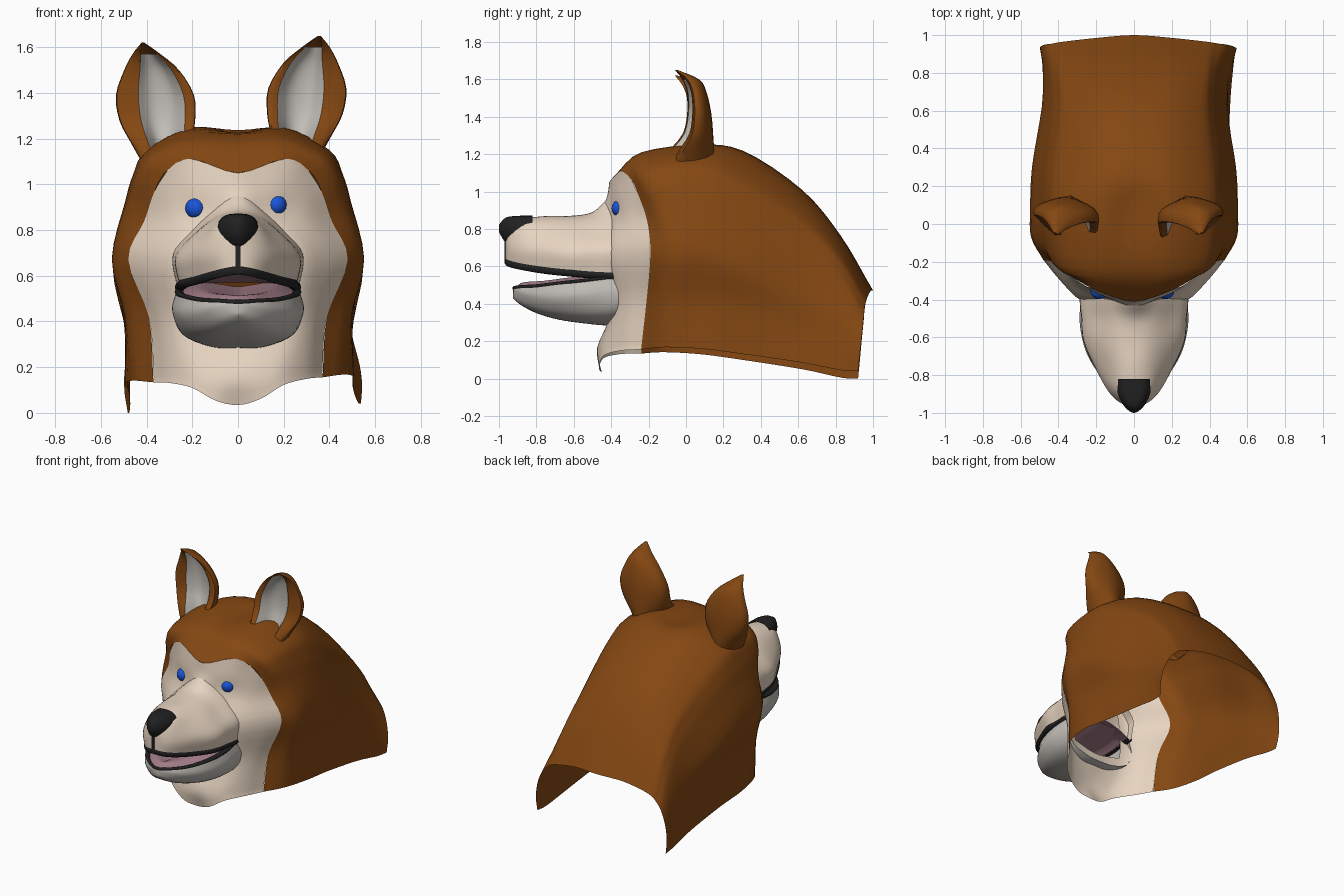
import bpy, bmesh
from mathutils import Vector as V


def material(name, rgb):
    m = bpy.data.materials.new(name)
    m.diffuse_color = (*rgb, 1)
    return m


BROWN = material("brown_fur", (0.23, 0.063, 0.006))
CREAM = material("cream_fur", (0.8, 0.66, 0.53))
GREY = material("grey_fur", (0.55, 0.52, 0.48))
BLACK = material("black", (0.015, 0.015, 0.015))
PINK = material("pink", (0.36, 0.2, 0.24))
BLUE = material("blue", (0.01, 0.09, 0.7))


def spline(pts, n):
    """Smooth curve through pts; ends on the centre plane continue as mirror images."""
    def ghost(a, b):
        return V((-b.x, b.y, b.z)) if abs(a.x) < 1e-6 < abs(b.x) else 2 * a - b
    p = [ghost(pts[0], pts[1])] + pts + [ghost(pts[-1], pts[-2])]
    out = []
    for i in range(1, len(p) - 2):
        a, b, c, d = p[i - 1:i + 3]
        for k in range(n):
            t = k / n
            out.append(b + 0.5 * t * ((c - a) + t * ((2 * a - 5 * b + 4 * c - d)
                                                    + t * (3 * (b - c) + d - a))))
    return out + [pts[-1]]


def finish(o, mat):
    o.data.materials.append(mat)
    bpy.ops.object.select_all(action='DESELECT')
    o.select_set(True)
    bpy.context.view_layer.objects.active = o
    bpy.ops.object.shade_smooth_by_angle(angle=0.8)


def loft(name, rows, mat, mirror=True, n=4):
    rows = [spline([V(p) for p in r], n) for r in rows]
    cols = [spline(list(c), n) for c in zip(*rows)]
    bm = bmesh.new()
    for s in ((1, -1) if mirror else (1,)):
        g = [[bm.verts.new((p.x * s, p.y, p.z)) for p in c] for c in cols]
        for a, b in zip(g, g[1:]):
            for j in range(len(a) - 1):
                bm.faces.new((a[j], a[j + 1], b[j + 1], b[j])[::s])
    bmesh.ops.remove_doubles(bm, verts=bm.verts, dist=0.0008)
    bmesh.ops.recalc_face_normals(bm, faces=bm.faces)
    me = bpy.data.meshes.new(name)
    bm.to_mesh(me)
    bm.free()
    o = bpy.data.objects.new(name, me)
    bpy.context.collection.objects.link(o)
    finish(o, mat)
    return o


def at(y, *xz):
    return [(x, y, z) for x, z in xz]


# fur hood: arches from the face border to the open back
brow = [(0, -.41, 1.05), (.1, -.385, 1.08), (.2, -.35, 1.11), (.26, -.325, 1.1), (.31, -.29, 1.06)]
cheek = [(.365, -.25, .97), (.41, -.207, .84), (.48, -.19, .67), (.39, -.21, .42), (.37, -.24, .13)]
hood = [
    brow[::2] + cheek,
    [(0, -.24, 1.205), (.2, -.235, 1.205), (.37, -.225, 1.13), (.435, -.19, 1.04), (.475, -.13, .92), (.545, -.07, .67), (.485, -.1, .42), (.46, -.12, .14)],
    at(.08, (0, 1.225), (.2, 1.25), (.4, 1.15), (.46, 1.04), (.495, .92), (.55, .67), (.5, .42), (.5, .13)),
    at(.3, (0, 1.22), (.2, 1.2), (.385, 1.08), (.45, .97), (.485, .85), (.54, .6), (.5, .38), (.49, .1)),
    at(.62, (0, 1.01), (.2, .98), (.36, .87), (.41, .78), (.445, .67), (.49, .45), (.485, .25), (.49, .05)),
    at(.83, (0, .76), (.2, .74), (.37, .65), (.42, .58), (.455, .49), (.49, .33), (.5, .17), (.5, .005)),
    [(0, 1.0, .47), (.2, .985, .465), (.38, .965, .42), (.44, .955, .37), (.48, .95, .31), (.51, .94, .21), (.52, .93, .1), (.51, .92, 0)],
]
fur = loft("fur_hood", hood, BROWN)

# face mask and front of neck
face = loft("face", [
    [(0, -.45, .015), (.1, -.465, .04), (.2, -.44, .1), (.3, -.35, .125), cheek[4]],
    [(0, -.475, .15), (.1, -.465, .15), (.2, -.43, .17), (.3, -.345, .18), (.37, -.234, .18)],
    [(0, -.4, .36), (.13, -.395, .38), (.25, -.37, .4), (.33, -.31, .42), cheek[3]],
    [(0, -.42, .67), (.15, -.42, .67), (.28, -.405, .67), (.39, -.3, .67), cheek[2]],
    [(0, -.45, .87), (.1, -.41, .87), (.2, -.37, .86), (.31, -.31, .85), cheek[1]],
    [(0, -.42, .98), (.1, -.4, .98), (.2, -.365, .98), (.29, -.31, .98), cheek[0]],
    brow], CREAM)

# hole behind the muzzle
bm = bmesh.new()
bm.from_mesh(face.data)
hole = [v for v in bm.verts if abs(v.co.x) < .2 and .42 < v.co.z < .75]
bmesh.ops.delete(bm, geom=hole, context='VERTS')
bm.to_mesh(face.data)
bm.free()

# the lower edge hangs a little lower on the left
for o in (fur, face):
    for v in o.data.vertices:
        fade = max(0, 1 - v.co.z / .5)
        v.co.z += .04 * fade * max(0, v.co.x + .5)
        v.co.x += .025 * fade * max(0, v.co.y + .2)

# upper muzzle
muzzle = [
    at(-.34, (0, .97), (.12, .88), (.21, .79), (.28, .7), (.26, .55)),
    at(-.41, (0, .965), (.11, .88), (.205, .79), (.285, .69), (.268, .555)),
    at(-.5, (0, .89), (.1, .86), (.19, .785), (.275, .69), (.26, .56)),
    at(-.62, (0, .87), (.09, .853), (.185, .785), (.265, .68), (.25, .57)),
    at(-.76, (0, .868), (.08, .845), (.15, .78), (.205, .69), (.19, .585)),
    at(-.88, (0, .85), (.07, .83), (.11, .78), (.14, .69), (.125, .605)),
    at(-.945, (0, .81), (.035, .79), (.06, .75), (.075, .69), (.065, .62)),
    at(-.965, (0, .8), (0, .78), (0, .74), (0, .69), (0, .63)),
]
loft("muzzle", muzzle, CREAM)

# lower jaw
jaw = [
    at(-.36, (.255, .545), (.28, .45), (.24, .35), (.12, .3), (0, .29)),
    at(-.42, (.265, .54), (.285, .45), (.245, .345), (.12, .29), (0, .285)),
    at(-.54, (.27, .525), (.285, .44), (.23, .34), (.12, .3), (0, .295)),
    at(-.68, (.24, .51), (.25, .43), (.19, .35), (.1, .32), (0, .315)),
    at(-.8, (.17, .495), (.18, .44), (.14, .38), (.08, .355), (0, .35)),
    at(-.885, (.09, .49), (.1, .46), (.08, .42), (.05, .4), (0, .395)),
    at(-.925, (0, .485), (0, .47), (0, .45), (0, .44), (0, .43)),
]
loft("lower_jaw", jaw, GREY)


# lips, palate and tongue follow the two rims of the mouth
def rim_strip(name, rim, steps, mat):
    loft(name, [[(x * k, y * (1 - (1 - k) * .15), z + dz) for k, dz in steps] for x, y, z in rim], mat)


upper = [r[-1] for r in muzzle]
lower = [r[0] for r in jaw]
rim_strip("upper_lip", upper, [(1.01, .012), (1.03, -.006), (.97, -.025), (.85, -.01)], BLACK)
rim_strip("lower_lip", lower, [(1.01, -.008), (1.02, .003), (.96, .01), (.87, 0)], BLACK)
rim_strip("palate", upper, [(.9, -.01), (.6, .01), (.3, .02), (0, .02)], PINK)
rim_strip("tongue", lower, [(.9, 0), (.65, .028), (.3, .018), (0, .008)], PINK)


# nose pad: a wide top narrowing to the groove
nose = [
    at(-.82, (0, .872), (.06, .862), (.09, .82), (.07, .76), (0, .75)),
    at(-.9, (0, .87), (.055, .862), (.085, .81), (.06, .74), (0, .72)),
    at(-.96, (0, .862), (.035, .855), (.055, .8), (.035, .745), (0, .725)),
    at(-.99, (0, .835), (.015, .83), (.025, .795), (.015, .77), (0, .765)),
    at(-1.0, (0, .82), (0, .81), (0, .8), (0, .79), (0, .785)),
]
loft("nose", nose, BLACK, n=3)
bpy.ops.mesh.primitive_cube_add(size=1, location=(0, -.958, .675))
bpy.context.object.name = "lip_groove"
bpy.context.object.scale = (.02, .025, .12)
finish(bpy.context.object, BLACK)

# eyes
for name, x, z in (("left_eye", -.185, .895), ("right_eye", .168, .91)):
    bpy.ops.mesh.primitive_uv_sphere_add(segments=16, ring_count=8, radius=.046, location=(x, -.352, z))
    bpy.context.object.name = name
    finish(bpy.context.object, BLUE)

# ears: z, inner x, outer x, front y, back y
levels = [(1.13, .16, .36, -.16, .15), (1.22, .145, .41, -.1, .15), (1.31, .13, .455, -.025, .145),
          (1.42, .135, .47, 0, .135), (1.53, .2, .435, 0, .11), (1.6, .28, .4, -.025, .07),
          (1.65, .35, .362, -.06, -.045)]


def ear_rows(profile, s, dx, dz, rows):
    return [[(s * (a + u * (b - a) + dx), f + v * (k - f), z + dz) for u, v in profile]
            for z, a, b, f, k in rows]


for side, s, dx, dz in (("right", 1, 0, 0), ("left", -1, .06, -.03)):
    shell = [(.13, .1), (0, .08), (.06, .6), (.5, 1), (.92, .75), (1, .35), (.72, .25)]
    inner = [(.13, .1), (.3, .55), (.55, .6), (.72, .25)]
    loft(side + "_ear", ear_rows(shell, s, dx, dz, levels), BROWN, False, 3)
    loft(side + "_ear_inside", ear_rows(inner, s, dx, dz, levels[:-1]), GREY, False, 3)
